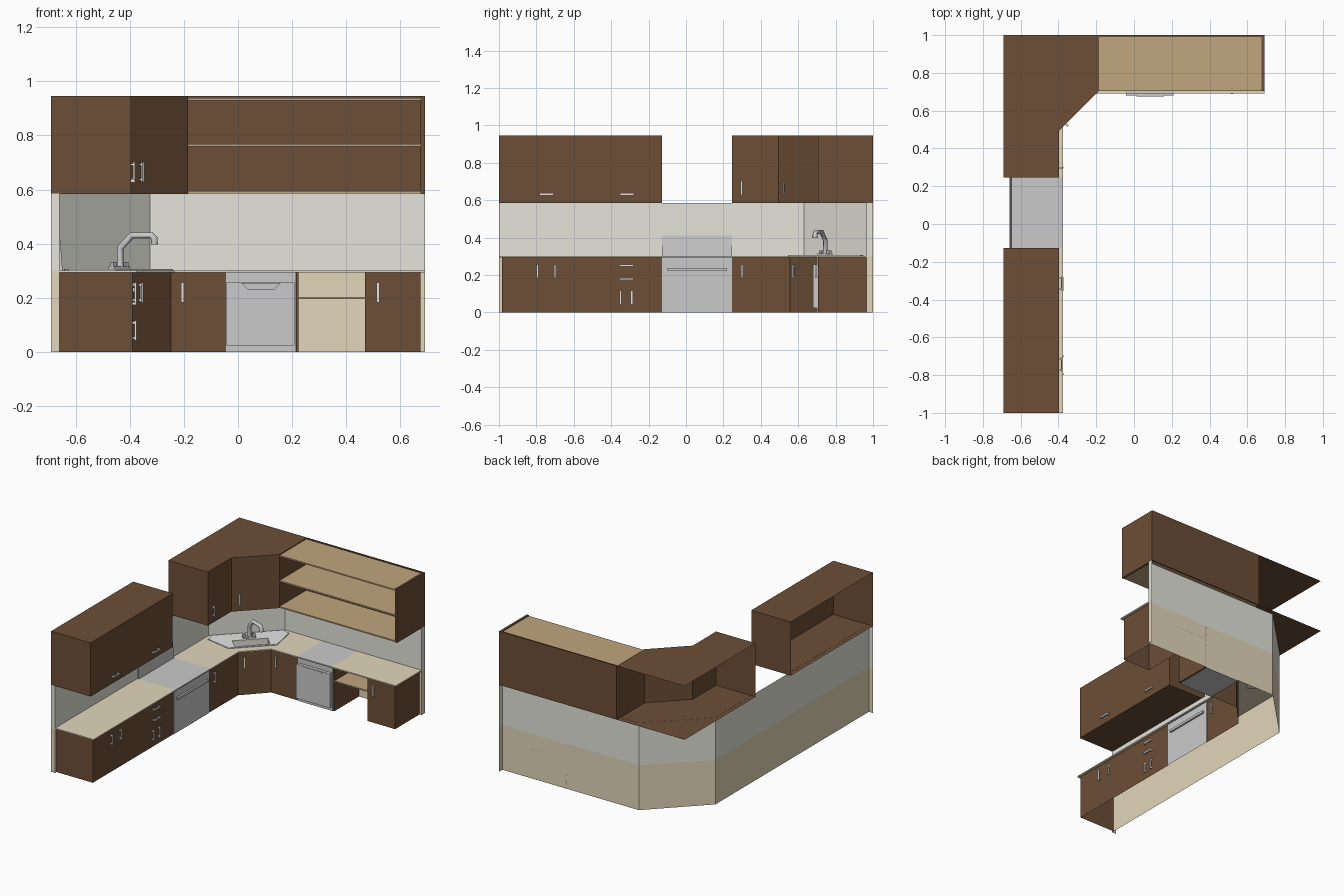
import bpy, bmesh, math
from mathutils import Vector

if "Cube" in bpy.data.objects:
    bpy.data.objects.remove(bpy.data.objects["Cube"])


def material(name, r, g, b):
    m = bpy.data.materials.new(name)
    m.diffuse_color = (r, g, b, 1)
    m.use_nodes = True
    m.node_tree.nodes["Principled BSDF"].inputs["Base Color"].default_value = m.diffuse_color
    return m


BROWN = material("brown wood", 0.15, 0.077, 0.037)
BEIGE = material("beige counter", 0.77, 0.68, 0.50)
TAN = material("tan shelf", 0.53, 0.38, 0.21)
GREY = material("appliance grey", 0.59, 0.59, 0.59)
SPLASH = material("splashback grey", 0.78, 0.78, 0.71)
STEEL = material("light steel", 0.77, 0.78, 0.77)


def finish(name, bm, mat):
    bmesh.ops.recalc_face_normals(bm, faces=bm.faces)
    me = bpy.data.meshes.new(name)
    bm.to_mesh(me)
    bm.free()
    me.materials.append(mat)
    ob = bpy.data.objects.new(name, me)
    bpy.context.collection.objects.link(ob)
    return ob


def shell(name, path, z0, z1, mat, closed=False, top=False, bottom=False, back=()):
    """Vertical walls along a plan path; caps also span the extra back points."""
    bm = bmesh.new()
    lo = [bm.verts.new((x, y, z0)) for x, y in path]
    hi = [bm.verts.new((x, y, z1)) for x, y in path]
    n = len(path)
    for i in range(n if closed else n - 1):
        j = (i + 1) % n
        bm.faces.new((lo[i], lo[j], hi[j], hi[i]))
    if top:
        bm.faces.new(hi + [bm.verts.new((x, y, z1)) for x, y in back])
    if bottom:
        bm.faces.new((lo + [bm.verts.new((x, y, z0)) for x, y in back])[::-1])
    return finish(name, bm, mat)


def prism(name, path, z0, z1, mat):
    return shell(name, path, z0, z1, mat, True, True, True)


def box(name, x0, x1, y0, y1, z0, z1, mat):
    return prism(name, [(x0, y0), (x1, y0), (x1, y1), (x0, y1)], z0, z1, mat)


def handle(name, x, y, z, angle=0, vertical=True):
    """Bar on two posts; local +x points away from the door."""
    bm = bmesh.new()
    for off, size, cx in ((0, 0.074, 0.012), (-0.028, 0.008, 0.0055), (0.028, 0.008, 0.0055)):
        dims = (0.007 if off == 0 else 0.010, 0.011, size)
        vs = bmesh.ops.create_cube(bm, size=1)["verts"]
        for v in vs:
            p = Vector((v.co.x * dims[0] + cx, v.co.y * dims[1], v.co.z * dims[2] + off))
            v.co = p if vertical else Vector((p.x, p.z, p.y))
    ob = finish(name, bm, STEEL)
    ob.location = (x, y, z)
    ob.rotation_euler.z = math.radians(angle)


# Thin wall panel with chamfered corner and end flaps: beige below, grey above
wall = [(-0.69, -1), (-0.66, -1), (-0.66, 0.63), (-0.325, 0.965), (0.69, 0.965), (0.69, 1)]
shell("lower_wall", wall, 0, 0.3, BEIGE)
shell("splashback", wall, 0.3, 0.585, SPLASH)

# Upper cabinets, open at the back
shell("upper_cabinet_left", [(-0.69, -1), (-0.396, -1), (-0.396, -0.128), (-0.69, -0.128)],
      0.584, 0.945, BROWN, top=True, bottom=True)
shell("upper_cabinet_corner", [(-0.69, 0.246), (-0.396, 0.246), (-0.396, 0.494), (-0.185, 0.705),
      (-0.185, 1)], 0.584, 0.945, BROWN, top=True, bottom=True, back=[(-0.69, 1)])

# Open shelf unit
box("shelf_back", -0.185, 0.69, 0.99, 1, 0.584, 0.945, BROWN)
box("shelf_side", 0.675, 0.69, 0.705, 1, 0.584, 0.945, BROWN)
for i, z in enumerate((0.586, 0.760, 0.930)):
    box(f"open_shelf_{i}", -0.185, 0.675, 0.705, 0.99, z, z + 0.009, TAN)

# Lower cabinets, open underneath
shell("lower_cabinet_left", [(-0.66, -0.985), (-0.39, -0.985), (-0.39, -0.128)], 0, 0.293, BROWN)
shell("lower_cabinet_corner", [(-0.39, 0.245), (-0.39, 0.555), (-0.247, 0.705), (-0.045, 0.705)],
      0, 0.293, BROWN)
shell("lower_cabinet_right", [(0.47, 0.965), (0.47, 0.705), (0.675, 0.705), (0.675, 0.965)],
      0, 0.293, BROWN)
box("knee_space_panel", 0.214, 0.224, 0.705, 0.965, 0, 0.293, BROWN)
box("knee_space_shelf", 0.224, 0.47, 0.705, 0.965, 0.196, 0.204, TAN)

# Countertops
box("counter_left", -0.66, -0.375, -1, -0.128, 0.293, 0.301, BEIGE)
counter = prism("counter_corner", [(-0.66, 0.245), (-0.375, 0.245), (-0.375, 0.545), (-0.235, 0.69),
                (-0.045, 0.69), (-0.045, 0.965), (-0.325, 0.965), (-0.66, 0.63)], 0.293, 0.301, BEIGE)
box("counter_right", 0.212, 0.69, 0.69, 0.965, 0.293, 0.301, BEIGE)

# Oven with hob and backguard
shell("oven_front", [(-0.39, -0.128), (-0.387, -0.128), (-0.387, 0.245), (-0.39, 0.245)], 0, 0.293, GREY)
box("hob", -0.66, -0.375, -0.128, 0.245, 0.293, 0.301, GREY)
box("oven_handle", -0.387, -0.375, -0.10, 0.22, 0.222, 0.238, GREY)
guard = box("oven_backguard", -0.659, -0.648, -0.128, 0.245, 0.301, 0.412, GREY)
for v in guard.data.vertices:
    if v.co.z > 0.4 and v.co.x > -0.65:
        v.co.x = -0.656

# Dishwasher
box("dishwasher_body", -0.045, 0.212, 0.70, 0.96, 0, 0.293, GREY)
box("dishwasher_top", -0.045, 0.212, 0.69, 0.965, 0.293, 0.301, GREY)
box("dishwasher_door", -0.043, 0.208, 0.68, 0.70, 0.025, 0.256, GREY)
bm = bmesh.new()
outline = [(0.012, 0.255), (0.158, 0.255), (0.133, 0.23), (0.037, 0.23)]
front = bm.faces.new([bm.verts.new((x, 0.674, z)) for x, z in outline])
ext = bmesh.ops.extrude_face_region(bm, geom=[front])["geom"]
bmesh.ops.translate(bm, vec=(0, 0.01, 0), verts=[g for g in ext if isinstance(g, bmesh.types.BMVert)])
finish("dishwasher_handle", bm, GREY)


# Corner sink laid out along the diagonal wall (u along it, v out of it)
def uv(points):
    k = math.sqrt(0.5)
    return [(-0.4925 + (u + v) * k, 0.7975 + (u - v) * k) for u, v in points]


sink = prism("sink_plate", uv([(-0.22, 0.01), (-0.25, 0.06), (-0.15, 0.208), (0.15, 0.208),
                               (0.25, 0.06), (0.22, 0.01)]), 0.2995, 0.306, STEEL)
basin = uv([(-0.11, 0.11), (-0.11, 0.192), (0.11, 0.192), (0.11, 0.11)])
cutter = prism("basin_cutter", basin, 0.25, 0.35, STEEL)
cutter.hide_render = True
cutter.hide_set(True)
for ob in (sink, counter):
    mod = ob.modifiers.new("basin hole", 'BOOLEAN')
    mod.operation = 'DIFFERENCE'
    mod.object = cutter
shell("sink_basin", basin, 0.255, 0.304, STEEL, closed=True, bottom=True)

# Faucet
cu = bpy.data.curves.new("faucet", 'CURVE')
cu.dimensions = '3D'
cu.bevel_depth = 0.013
cu.bevel_resolution = 1
pts = [(-0.435, 0.745, 0.305), (-0.435, 0.745, 0.385), (-0.392, 0.725, 0.431),
       (-0.32, 0.695, 0.431), (-0.309, 0.69, 0.42), (-0.309, 0.69, 0.398)]
sp = cu.splines.new('POLY')
sp.points.add(len(pts) - 1)
for p, c in zip(sp.points, pts):
    p.co = (*c, 1)
cu.use_fill_caps = True
cu.materials.append(GREY)
bpy.context.collection.objects.link(bpy.data.objects.new("faucet", cu))
prism("faucet_base", uv([(-0.04, 0.06), (0.04, 0.06), (0.04, 0.092), (-0.04, 0.092)]), 0.306, 0.316, GREY)
for s in (-1, 1):
    c = s * 0.03
    prism(f"faucet_tap_{s}", uv([(c - .009, .067), (c + .009, .067), (c + .009, .085), (c - .009, .085)]),
          0.316, 0.332, GREY)

# Door and drawer handles
for i, (y, z, vert) in enumerate(((-0.795, 0.22, True), (-0.70, 0.22, True), (-0.318, 0.25, False),
                                  (-0.318, 0.18, False), (-0.35, 0.08, True), (-0.29, 0.08, True),
                                  (0.30, 0.22, True))):
    handle(f"lower_handle_{i}", -0.39, y, z, 0, vert)
for i, (y, z, vert) in enumerate(((-0.745, 0.632, False), (-0.315, 0.632, False), (0.297, 0.665, True))):
    handle(f"upper_handle_{i}", -0.396, y, z, 0, vert)
handle("upper_corner_handle", -0.3605, 0.5295, 0.665, -45)
handle("lower_corner_handle", -0.3635, 0.5828, 0.22, -45)
handle("back_door_handle", -0.205, 0.705, 0.22, -90)
handle("end_door_handle", 0.518, 0.705, 0.22, -90)
